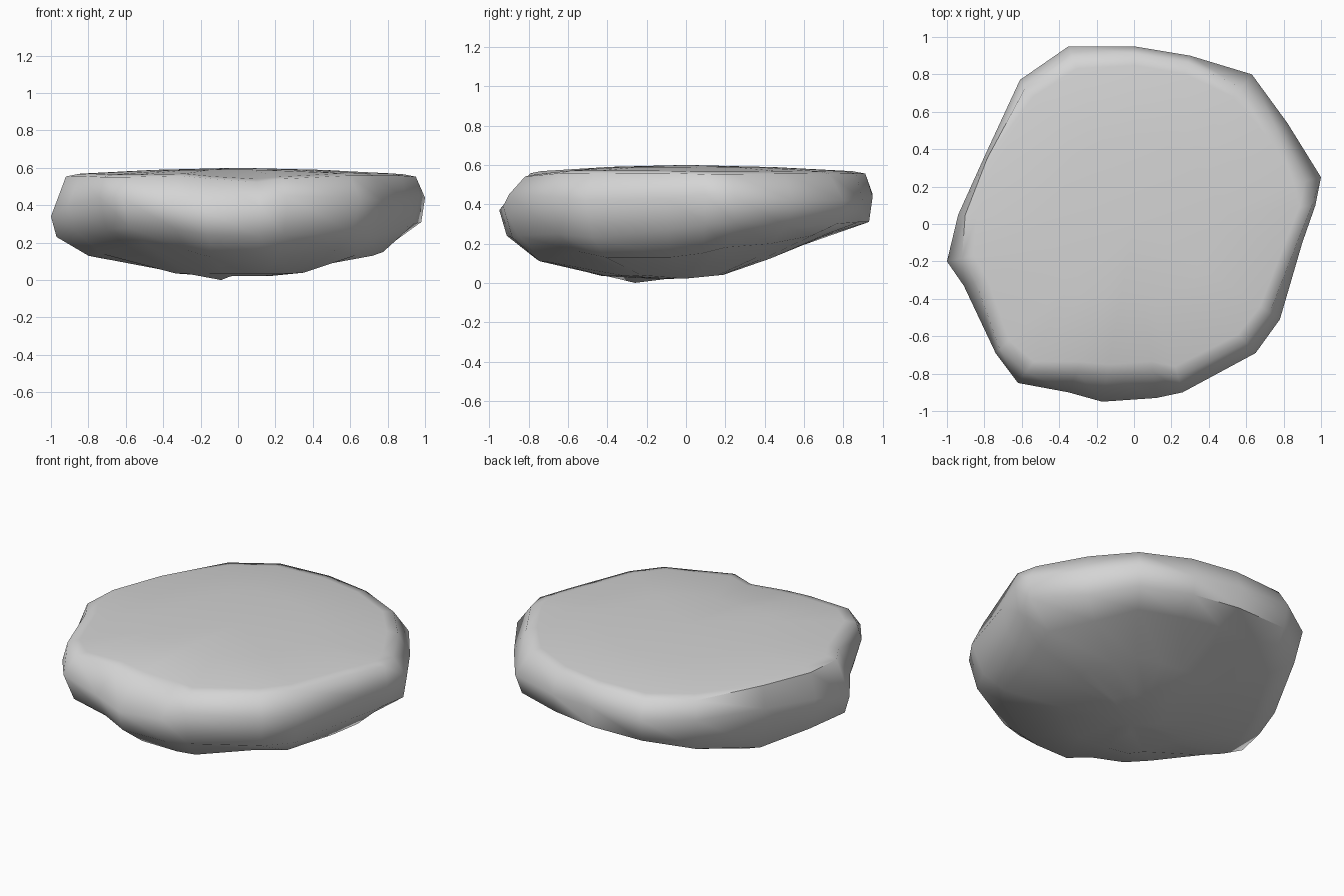
import bpy
import bmesh
import math
from mathutils import Vector

old_cube = bpy.data.objects.get("Cube")
if old_cube:
    bpy.data.objects.remove(old_cube, do_unlink=True)

# One stone-grey material
stone = bpy.data.materials.new("stone_grey")
stone.use_nodes = True
grey = (0.66, 0.66, 0.66, 1)
stone.diffuse_color = grey
stone.node_tree.nodes["Principled BSDF"].inputs["Base Color"].default_value = grey

# Rim columns: x, y, top-edge scale, bulge height,
# lower-edge scale, lower-edge height, foot height
columns = [
    (1, .25, .92, .44, .98, .31, .18),
    (.82, .54, .93, .42, .95, .29, .2),
    (.63, .8, .91, .42, .96, .3, .24),
    (.3, .9, .96, .42, .98, .31, .25),
    (0, .95, .96, .44, .98, .31, .26),
    (-.35, .95, .94, .45, .97, .31, .25),
    (-.61, .77, .95, .45, .95, .25, .2),
    (-.8, .36, .98, .42, .95, .16, .1),
    (-.94, .05, .96, .4, .95, .2, .12),
    (-1, -.2, .92, .34, .97, .23, .13),
    (-.91, -.33, .93, .4, .95, .26, .14),
    (-.74, -.69, .97, .44, .95, .27, .18),
    (-.62, -.85, .93, .44, .94, .28, .19),
    (-.35, -.9, .88, .4, .95, .27, .16),
    (-.17, -.95, .85, .37, .96, .24, .12),
    (.12, -.93, .85, .39, .95, .23, .11),
    (.26, -.9, .91, .45, .95, .24, .11),
    (.65, -.69, .92, .44, .95, .25, .16),
    (.78, -.51, .93, .42, .93, .23, .13),
    (.9, -.1, .97, .43, .95, .27, .13),
    (.97, .1, .98, .45, .97, .3, .15),
]


def crown_height(x, y):
    """Slightly domed top, with a worn scoop at the front edge."""
    scoop = .045 * math.exp(-((x - .04) ** 2 + (y + .83) ** 2) / .045)
    return .597 - .04 * (x * x + y * y) - scoop


def belly_height(x, y):
    """Shallow underside, rising toward the back and the sides."""
    return max(.035, .055 + .16 * y + .06 * abs(x))


def column_points(x, y, top, bulge_z, low, low_z, foot_z):
    """Points of one column, from the crown down to the belly."""
    def at(scale, height):
        px, py = x * scale, y * scale
        return Vector((px, py, height(px, py) if callable(height) else height))
    return [
        at(top * .5, crown_height),
        at(top * .93, crown_height),
        at(top, lambda a, b: crown_height(a, b) - .008),
        at(1, bulge_z),
        at(low, low_z),
        at(.8, foot_z),
        at(.45, belly_height),
        at(.2, lambda a, b: .022 + .1 * max(b, 0)),
    ]


# Loft the columns into a closed boulder
bm = bmesh.new()
grid = [[bm.verts.new(p) for p in column_points(*c)] for c in columns]
crown = bm.verts.new((0, 0, .6))
keel = bm.verts.new((-.05, -.1, .02))
for i, here in enumerate(grid):
    after = grid[(i + 1) % len(grid)]
    bm.faces.new((crown, here[0], after[0]))
    bm.faces.new((keel, after[-1], here[-1]))
    for j in range(len(here) - 1):
        bm.faces.new((here[j], here[j + 1], after[j + 1], after[j]))
bmesh.ops.recalc_face_normals(bm, faces=bm.faces)

# Lowest resting point, a little forward of the middle
rest = min((c[-1] for c in grid), key=lambda v: (v.co - Vector((-.1, -.2, 0))).length)
rest.co = (-.09, -.26, 0)

mesh = bpy.data.meshes.new("flat_rock")
bm.to_mesh(mesh)
bm.free()
mesh.materials.append(stone)
rock = bpy.data.objects.new("flat_rock", mesh)
bpy.context.collection.objects.link(rock)

# Soft faces with only the hardest ridges kept sharp
bpy.context.view_layer.objects.active = rock
rock.select_set(True)
bpy.ops.object.shade_smooth_by_angle(angle=math.radians(60))
